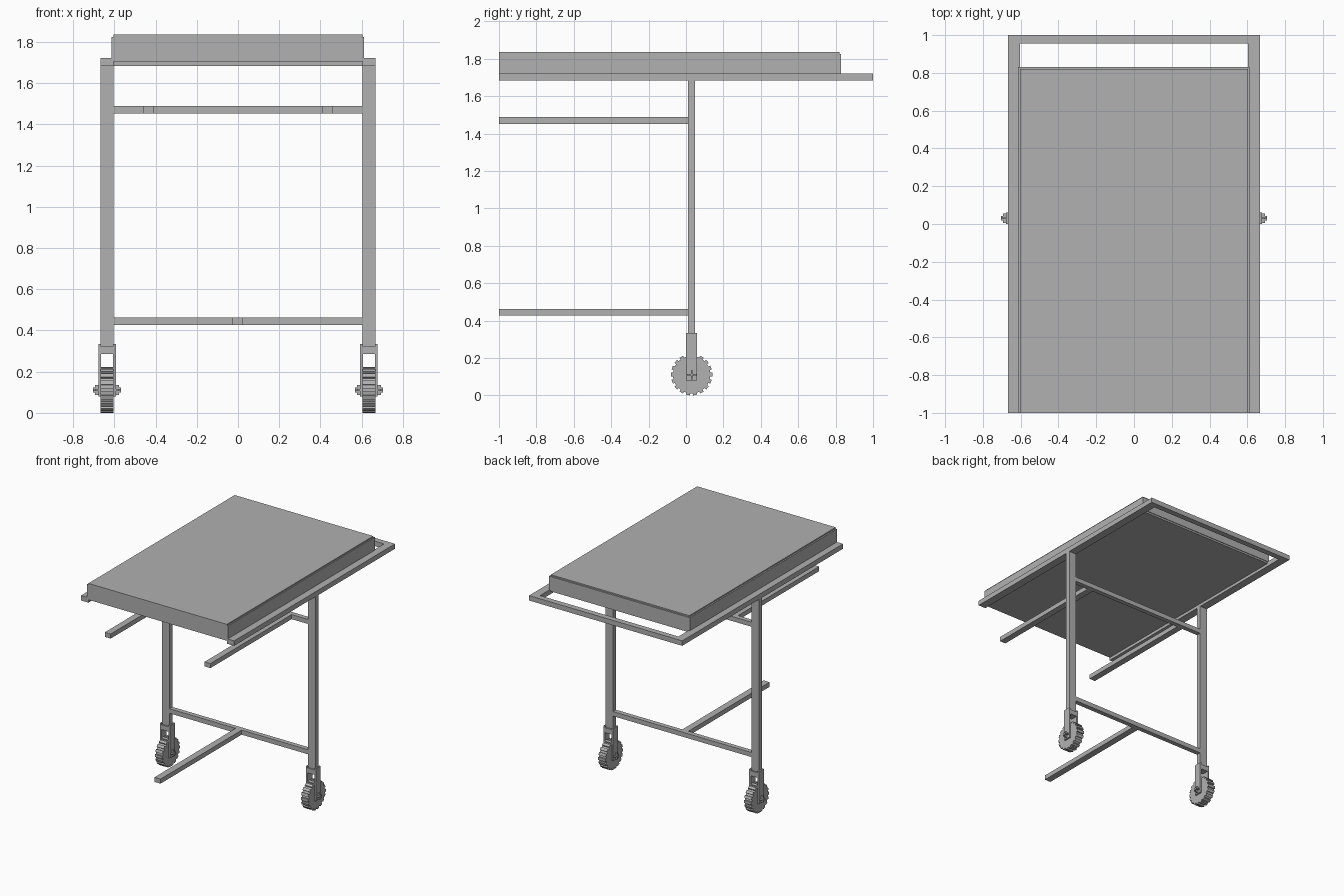
import bpy, bmesh, math

if "Cube" in bpy.data.objects:
    bpy.data.objects.remove(bpy.data.objects["Cube"], do_unlink=True)

# Single grey metal colour
GREY = (0.44, 0.44, 0.44, 1)
metal = bpy.data.materials.new("grey metal")
metal.use_nodes = True
metal.diffuse_color = GREY
metal.node_tree.nodes["Principled BSDF"].inputs["Base Color"].default_value = GREY


def finish(name, bm):
    bmesh.ops.recalc_face_normals(bm, faces=bm.faces)
    mesh = bpy.data.meshes.new(name)
    bm.to_mesh(mesh)
    bm.free()
    mesh.materials.append(metal)
    obj = bpy.data.objects.new(name, mesh)
    bpy.context.collection.objects.link(obj)
    return obj


def box(name, x, y, z):
    """Box from (min, max) ranges along each axis."""
    bm = bmesh.new()
    bmesh.ops.create_cube(bm, size=1)
    for v in bm.verts:
        v.co = [r[0] + (c + 0.5) * (r[1] - r[0]) for c, r in zip(v.co, (x, y, z))]
    return finish(name, bm)


def wheel(name, x, cy, cz, outer, root, teeth):
    """Treaded wheel: toothed outline extruded along x."""
    bm = bmesh.new()
    ring = []
    for i in range(teeth):
        for part, radius in ((-0.28, outer), (0.28, outer), (0.3, root), (0.7, root)):
            a = math.tau * (i + part) / teeth
            ring.append(bm.verts.new((x[0], cy + radius * math.cos(a), cz + radius * math.sin(a))))
    face = bm.faces.new(ring)
    ext = bmesh.ops.extrude_face_region(bm, geom=[face])
    for v in ext["geom"]:
        if isinstance(v, bmesh.types.BMVert):
            v.co.x = x[1]
    return finish(name, bm)


LEG_Y = (0.01, 0.047)
AXLE_Y, AXLE_Z = 0.03, 0.111
IN, OUT = 0.603, 0.667          # inner and outer faces of the side frame

# Table top: recessed bottom, body and raised cap
box("tray_bottom", (-IN, IN), (-1, 0.825), (1.706, 1.722))
box("tray_body", (-0.614, 0.611), (-1, 0.83), (1.72, 1.825))
box("tray_cap", (-0.603, 0.603), (-1, 0.82), (1.825, 1.835))

# Horizontal frame end and cross bars
box("back_rail", (-IN, IN), (0.955, 1), (1.683, 1.722))
box("upper_crossbar", (-IN, IN), LEG_Y, (1.452, 1.488))
box("lower_crossbar", (-IN, IN), LEG_Y, (0.426, 0.462))
box("lower_stem", (-0.028, 0.025), (-1, 0.01), (0.426, 0.462))

for side, s in (("left", 1), ("right", -1)):
    def span(a, b):
        return tuple(sorted((s * a, s * b)))

    # Rail, leg and forward support
    box(side + "_rail", span(IN, OUT), (-1, 1), (1.683, 1.722))
    box(side + "_leg", span(IN, OUT), LEG_Y, (0.322, 1.683))
    box(side + "_upper_stem", span(0.409, 0.46), (-1, 0.01), (1.452, 1.488))

    # Wheel fork: two prongs joined by a block
    fork_y = (0, 0.06)
    box(side + "_fork_inner", span(0.592, 0.606), fork_y, (0.08, 0.335))
    box(side + "_fork_outer", span(0.665, 0.678), fork_y, (0.08, 0.335))
    box(side + "_fork_block", span(0.606, 0.665), fork_y, (0.285, 0.323))

    # Treaded wheel
    wheel(side + "_wheel", span(0.604, 0.666), AXLE_Y, AXLE_Z, 0.111, 0.1, 18)

    # Cross-shaped stepped axle ends
    for step, arm, x in (("wide", 0.025, (0.578, 0.693)), ("narrow", 0.012, (0.567, 0.704))):
        thin = 0.004
        box(f"{side}_axle_{step}_flat", span(*x),
            (AXLE_Y - arm, AXLE_Y + arm), (AXLE_Z - thin, AXLE_Z + thin))
        box(f"{side}_axle_{step}_upright", span(*x),
            (AXLE_Y - thin, AXLE_Y + thin), (AXLE_Z - arm, AXLE_Z + arm))
